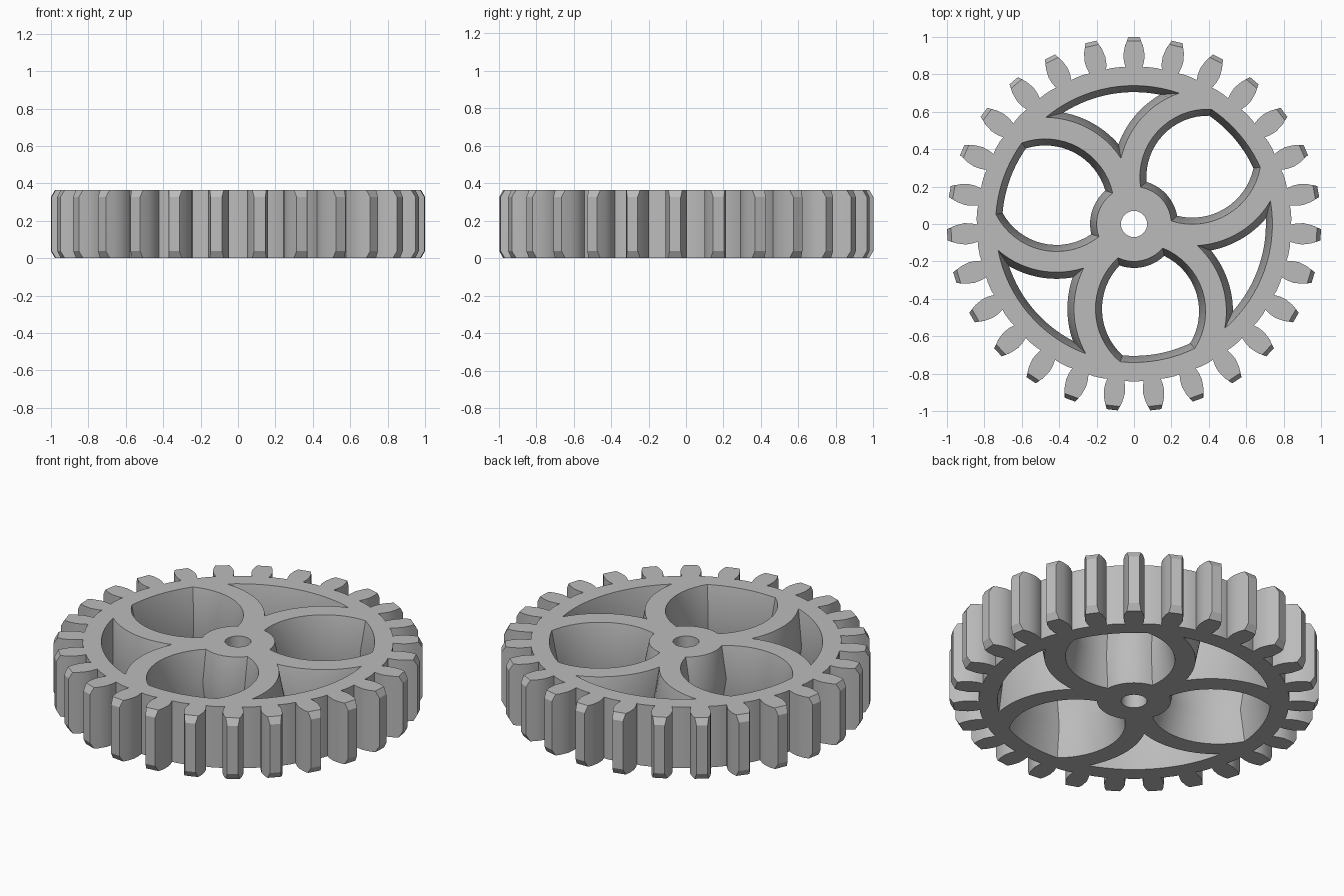
import bpy, bmesh, math
from mathutils import Vector, Matrix

if "Cube" in bpy.data.objects:
    bpy.data.objects.remove(bpy.data.objects["Cube"], do_unlink=True)

HEIGHT = 0.365
TEETH = 27
DRAFT = 0.035          # how far window walls bulge in at mid height
ORIGIN = Vector((0, 0))
HUB_R, RIM_R = 0.2, 0.74


def turn(p, degrees):
    return Matrix.Rotation(math.radians(degrees), 2) @ Vector(p)


def meet(a, ra, b, rb, near):
    """Crossing point of two circles that lies closest to a hint."""
    d = b - a
    along = (ra * ra - rb * rb + d.length_squared) / (2 * d.length)
    side = math.sqrt(max(ra * ra - along * along, 0))
    u = d.normalized()
    foot, normal = a + u * along, Vector((-u.y, u.x))
    return min((foot + normal * side, foot - normal * side),
               key=lambda p: (p - Vector(near)).length)


def arc(centre, p, q, steps):
    """Points from p towards q the short way round, leaving q out."""
    v, w = p - centre, q - centre
    sweep = (math.atan2(w.y, w.x) - math.atan2(v.y, v.x) + math.pi) % math.tau - math.pi
    return [centre + turn(v, math.degrees(sweep) * i / steps) for i in range(steps)]


# Each spoke is a band between two concentric arcs
SPOKE_A, A_IN, A_OUT = Vector((0.395, 0.25)), 0.364, 0.475
SPOKE_B, B_IN, B_OUT = Vector((-0.475, 0.085)), 0.37, 0.485


def hub_window(o):
    b = turn(SPOKE_B, -120)
    hub, rim, ra, rb = HUB_R + o, RIM_R - o, A_IN - o, B_IN - o
    p = meet(ORIGIN, hub, SPOKE_A, ra, (0.04, 0.21))
    q = meet(ORIGIN, rim, SPOKE_A, ra, (0.4, 0.61))
    r = meet(ORIGIN, rim, b, rb, (0.68, 0.27))
    s = meet(ORIGIN, hub, b, rb, (0.2, 0))
    return (arc(SPOKE_A, p, q, 16) + arc(ORIGIN, q, r, 10)
            + arc(b, r, s, 16) + arc(ORIGIN, s, p, 10))


def rim_window(o):
    rim, ra, rb = RIM_R - o, A_OUT + o, B_OUT + o
    p = meet(SPOKE_A, ra, SPOKE_B, rb, (-0.06, 0.35))
    q = meet(ORIGIN, rim, SPOKE_A, ra, (0.25, 0.7))
    r = meet(ORIGIN, rim, SPOKE_B, rb, (-0.46, 0.57))
    return arc(SPOKE_A, p, q, 14) + arc(ORIGIN, q, r, 16) + arc(SPOKE_B, r, p, 14)


def bore(o):
    return [turn((0.07, 0), 360 * i / 40) for i in range(40)]


def toothed_outline(tip):
    """Outer edge; tip is the (half width, radius) of the tooth end."""
    half = [(0.046, 0.838), (0.054, 0.87), (0.057, 0.905), (0.049, 0.95), tip]
    tooth = half + [(-x, y) for x, y in reversed(half)]
    points = []
    for k in range(TEETH):
        angle = -360 * k / TEETH
        points += [turn((-x, y), angle) for x, y in tooth]
        points += [turn((0, 0.842), angle - 180 / TEETH + s) for s in (1.5, -1.5)]
    return points


bm = bmesh.new()
bottom_edges, top_edges = [], []


def ring(points, z):
    verts = [bm.verts.new((p.x, p.y, z)) for p in points]
    edges = [bm.edges.new((verts[i - 1], verts[i])) for i in range(len(verts))]
    return verts, edges


def wall(levels):
    """Join stacked outlines [(points, z)...] and remember the end edges."""
    rings = [ring(points, z) for points, z in levels]
    for (low, _), (high, _) in zip(rings, rings[1:]):
        for i in range(len(low)):
            bm.faces.new((low[i - 1], low[i], high[i], high[i - 1]))
    bottom_edges.extend(rings[0][1])
    top_edges.extend(rings[-1][1])


# Teeth with bevelled tips
bevelled, full = toothed_outline((0.038, 0.978)), toothed_outline((0.03, 1.0))
wall([(bevelled, 0), (full, 0.038), (full, HEIGHT - 0.038), (bevelled, HEIGHT)])

# Windows drafted from both faces to the middle, and the shaft hole
for shape, angles in ((hub_window, (0, 120, 240)), (rim_window, (0, 120, 240)), (bore, (0,))):
    for angle in angles:
        wall([([turn(p, angle) for p in shape(o)], z)
              for o, z in ((0, 0), (DRAFT, HEIGHT / 2), (0, HEIGHT))])

# Flat faces around all the openings
for edges, direction in ((bottom_edges, -1), (top_edges, 1)):
    bmesh.ops.triangle_fill(bm, use_beauty=True, use_dissolve=False,
                            edges=edges, normal=(0, 0, direction))
bmesh.ops.recalc_face_normals(bm, faces=bm.faces)

mesh = bpy.data.meshes.new("gear_wheel")
bm.to_mesh(mesh)
bm.free()
gear = bpy.data.objects.new("gear_wheel", mesh)
bpy.context.collection.objects.link(gear)

# Grey metal
grey = bpy.data.materials.new("grey")
grey.use_nodes = True
colour = (0.5, 0.5, 0.5, 1)
grey.diffuse_color = colour
grey.node_tree.nodes["Principled BSDF"].inputs["Base Color"].default_value = colour
mesh.materials.append(grey)

bpy.context.view_layer.objects.active = gear
gear.select_set(True)
bpy.ops.object.shade_smooth_by_angle(angle=math.radians(30))
